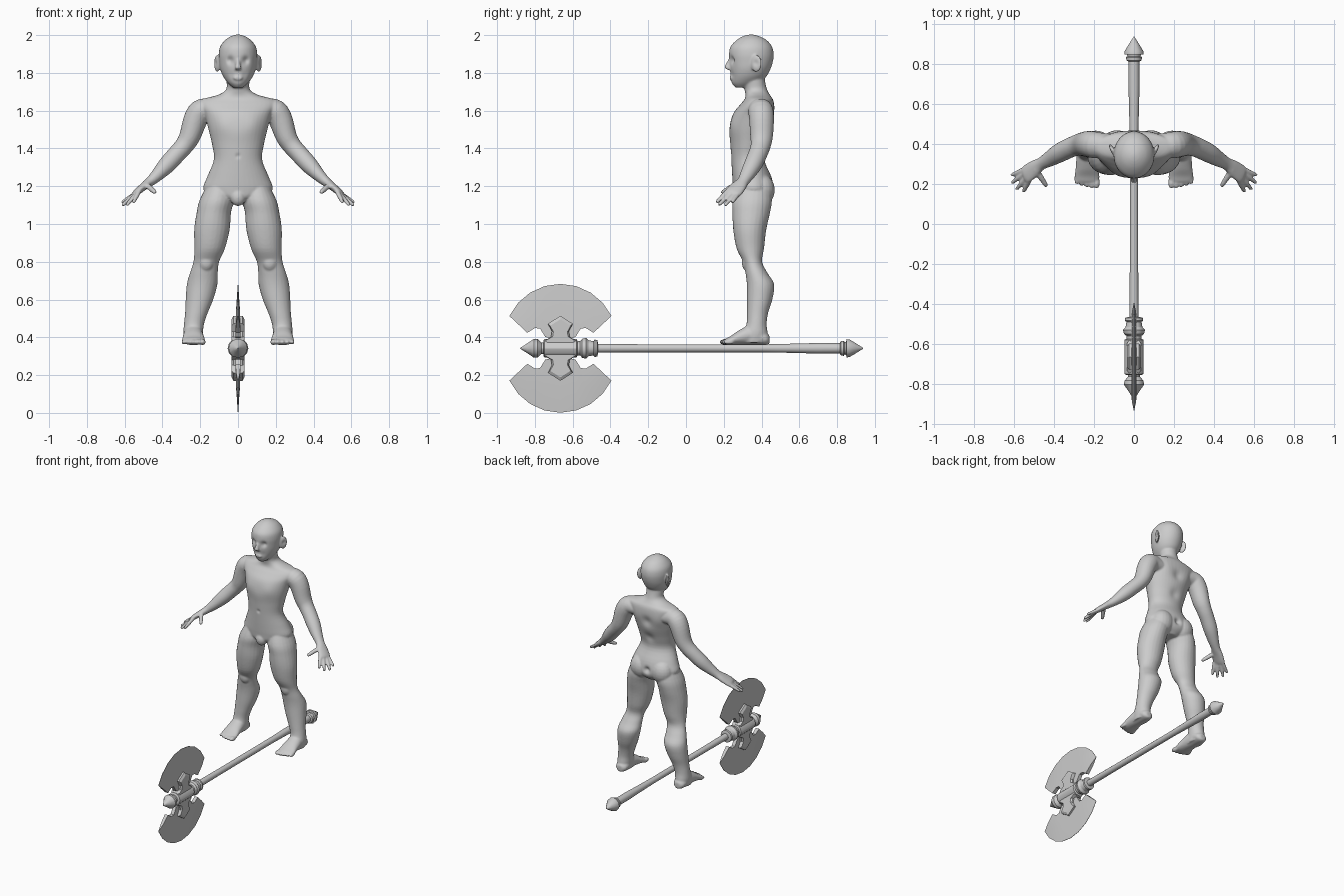
import bpy, bmesh, math
from mathutils import Vector, Matrix


def spline(rows, subs):
    # Catmull-Rom interpolation of rows of numbers
    if subs == 1:
        return [tuple(r) for r in rows]
    out, n = [], len(rows)
    for i in range(n - 1):
        p0, p1, p2, p3 = rows[max(i - 1, 0)], rows[i], rows[i + 1], rows[min(i + 2, n - 1)]
        for k in range(subs):
            t = k / subs
            out.append(tuple(0.5 * (2 * b + (c - a) * t + (2 * a - 5 * b + 4 * c - d) * t * t
                                    + (3 * b - a - 3 * c + d) * t ** 3)
                             for a, b, c, d in zip(p0, p1, p2, p3)))
    return out + [tuple(rows[-1])]


def tube(bm, rows, axis=None, ref=(0, 1, 0), subs=4, n=24, side=1):
    # loft of ellipses; row = x, y, z, half width, half depth (along ref)
    rows = spline(rows, subs)
    cs = [Vector(r[:3]) for r in rows]
    rings = []
    for i, r in enumerate(rows):
        t = Vector(axis) if axis else (cs[min(i + 1, len(cs) - 1)] - cs[max(i - 1, 0)]).normalized()
        v = Vector(ref)
        v = (v - t * v.dot(t)).normalized()
        u = v.cross(t)
        ring = []
        for k in range(n):
            a = 2 * math.pi * k / n
            p = cs[i] + u * (r[3] * math.cos(a)) + v * (r[4] * math.sin(a))
            ring.append(bm.verts.new((p.x * side, p.y, p.z)))
        rings.append(ring)
    for a, b in zip(rings, rings[1:]):
        for k in range(n):
            bm.faces.new((a[k], a[(k + 1) % n], b[(k + 1) % n], b[k]))
    bm.faces.new(rings[0])
    bm.faces.new(rings[-1])


def ball(bm, c, size, side=1, rot=0):
    m = Matrix.Translation((c[0] * side, c[1], c[2])) @ Matrix.Rotation(rot * side, 4, 'Z') @ Matrix.Diagonal((*size, 1))
    bmesh.ops.create_uvsphere(bm, u_segments=20, v_segments=12, radius=1, matrix=m)


def finish(bm, name, angle=30):
    bmesh.ops.recalc_face_normals(bm, faces=bm.faces)
    me = bpy.data.meshes.new(name)
    bm.to_mesh(me)
    bm.free()
    ob = bpy.data.objects.new(name, me)
    bpy.context.collection.objects.link(ob)
    bpy.ops.object.select_all(action='DESELECT')
    ob.select_set(True)
    bpy.context.view_layer.objects.active = ob
    bpy.ops.object.shade_smooth_by_angle(angle=math.radians(angle))
    return ob


def flat(rows):
    # horizontal section: x, z, half width, front y, back y
    return [(x, (f + b) / 2, z, w, (b - f) / 2) for x, z, w, f, b in rows]


bm = bmesh.new()
Z = (0, 0, 1)
# torso and neck
tube(bm, flat([(0, 1.105, .05, .30, .42), (0, 1.14, .14, .258, .455), (0, 1.185, .184, .25, .465),
               (0, 1.25, .163, .245, .452), (0, 1.34, .128, .24, .415), (0, 1.42, .137, .235, .43),
               (0, 1.5, .156, .23, .455), (0, 1.58, .178, .248, .467), (0, 1.63, .205, .285, .467),
               (0, 1.66, .19, .31, .46), (0, 1.682, .11, .315, .445), (0, 1.71, .064, .31, .43),
               (0, 1.76, .06, .30, .418), (0, 1.82, .055, .30, .415)]), axis=Z, n=40)
# head
tube(bm, flat([(0, 1.722, .025, .262, .33), (0, 1.745, .052, .243, .385), (0, 1.78, .078, .238, .425),
               (0, 1.82, .094, .234, .447), (0, 1.86, .10, .23, .46), (0, 1.9, .102, .228, .464),
               (0, 1.94, .094, .236, .455), (0, 1.975, .067, .27, .425), (0, 1.995, .035, .305, .385),
               (0, 2.003, .008, .335, .355)]), axis=Z, n=40)
# nose and lips
tube(bm, [(0, .238, 1.875, .009, .012), (0, .226, 1.85, .011, .014),
          (0, .219, 1.827, .017, .015), (0, .232, 1.816, .014, .01)], axis=Z)
ball(bm, (0, .24, 1.773), (.026, .012, .012))
ball(bm, (0, .275, 1.14), (.04, .035, .045))

for s in (1, -1):
    # ears
    ball(bm, (.11, .372, 1.85), (.011, .032, .046), s, -.45)
    # arms
    tube(bm, [(.10, .395, 1.60, .05, .05), (.185, .395, 1.603, .062, .065), (.222, .40, 1.56, .064, .066),
              (.255, .40, 1.465, .056, .06), (.285, .395, 1.415, .05, .053), (.325, .38, 1.37, .048, .05),
              (.375, .355, 1.315, .046, .048), (.425, .325, 1.262, .035, .039),
              (.465, .302, 1.225, .026, .032), (.50, .278, 1.198, .021, .042),
              (.538, .25, 1.167, .017, .046), (.55, .242, 1.157, .011, .038)], side=s)
    # buttocks
    ball(bm, (.085, .40, 1.18), (.08, .07, .085), s)
    # fingers and thumb
    for base, tip, r in [((.522, .222, 1.176), (.555, .16, 1.112), .012),
                         ((.533, .24, 1.168), (.59, .172, 1.098), .012),
                         ((.543, .258, 1.161), (.614, .205, 1.097), .012),
                         ((.548, .276, 1.158), (.617, .243, 1.113), .011),
                         ((.485, .262, 1.208), (.437, .188, 1.165), .014)]:
        a, b = Vector(base), Vector(tip)
        tube(bm, [(*a.lerp(b, t), r * k, r * k) for t, k in
                  ((-.2, 1), (.3, 1.05), (.65, .95), (.92, .8), (1, .4))], n=12, ref=(0, 0, 1), side=s)
    # legs
    tube(bm, flat([(.095, 1.22, .06, .28, .44), (.112, 1.13, .09, .247, .455), (.128, 1.06, .091, .246, .445),
                   (.138, .97, .094, .25, .425), (.15, .87, .081, .268, .413), (.168, .80, .068, .302, .403),
                   (.181, .74, .074, .315, .432), (.19, .68, .081, .322, .467), (.204, .60, .073, .323, .457),
                   (.22, .53, .06, .323, .435), (.233, .47, .053, .32, .427),
                   (.238, .42, .052, .30, .433), (.238, .372, .046, .29, .432)]), axis=Z, side=s)
    ball(bm, (.168, .325, .80), (.04, .03, .05), s)
    # feet and toes
    tube(bm, [(.237, .442, .388, .02, .022), (.237, .42, .393, .043, .034), (.237, .35, .413, .05, .053),
              (.236, .285, .40, .056, .04), (.235, .24, .384, .062, .025),
              (.234, .215, .378, .058, .018), (.234, .205, .376, .045, .012)],
         axis=(0, -1, 0), ref=Z, side=s)
    for i in range(5):
        k = i / 4
        ball(bm, (.187 + .1 * k, .207 + .02 * k * k, .375), (.016 - .004 * k, .03, .016 - .004 * k), s)

# fuse the body parts into one smooth skin
body = finish(bm, "figure_body", 180)
rm = body.modifiers.new("fuse", 'REMESH')
rm.mode, rm.voxel_size, rm.use_smooth_shade = 'VOXEL', .006, True
sm = body.modifiers.new("relax", 'SMOOTH')
sm.factor, sm.iterations = .5, 4
skin = bpy.data.meshes.new_from_object(body.evaluated_get(bpy.context.evaluated_depsgraph_get()))
body.modifiers.clear()
body.data = skin
# soft dents: eye sockets, mouth, spine, chest, navel, ear bowls (point, radius, push)
dents = [((.044, .235, 1.866), .02, (0, .016, 0)), ((.042, .235, 1.79), .018, (0, .004, 0)),
         ((0, .46, 1.55), .035, (0, -.012, 0)), ((0, .43, 1.42), .035, (0, -.01, 0)),
         ((0, .47, 1.19), .022, (0, -.02, 0)), ((0, .24, 1.36), .012, (0, .006, 0)),
         ((.085, .24, 1.53), .05, (0, -.006, 0)), ((.10, .46, 1.57), .05, (0, .008, 0)),
         ((.122, .37, 1.852), .016, (-.006, 0, 0)), ((0, .23, 1.772), .009, (0, .003, 0))]
for v in skin.vertices:
    s = 1 if v.co.x >= 0 else -1
    p = Vector((abs(v.co.x), v.co.y, v.co.z))
    q = p.copy()
    for c, r, push in dents:
        d = (p - Vector(c)).length / r
        if d < 3:
            q += Vector(push) * math.exp(-d * d)
    v.co = (q.x * s, q.y, q.z)
for f in skin.polygons:
    f.use_smooth = True

# axe
AY, AZ = -.665, .342


def lathe(name, prof, n=12):
    b = bmesh.new()
    tube(b, [(0, y, AZ, r, r) for y, r in prof], axis=(0, 1, 0), ref=Z, subs=1, n=n)
    finish(b, name)


lathe("axe_shaft", [(-.50, .023), (-.2, .021), (.4, .021), (.55, .024), (.70, .028), (.83, .027)])
lathe("axe_pommel", [(.815, .03), (.82, .038), (.835, .04), (.84, .033), (.848, .035), (.85, .048),
                     (.865, .047), (.90, .026), (.938, .002)])
lathe("axe_collar", [(-.59, .036), (-.56, .038), (-.55, .05), (-.53, .055), (-.515, .042), (-.49, .038),
                     (-.483, .046), (-.47, .044), (-.465, .024)])
lathe("axe_socket", [(-.755, .04), (-.75, .048), (-.58, .048), (-.575, .04)])
lathe("axe_spike", [(-.74, .03), (-.765, .03), (-.785, .048), (-.805, .05), (-.84, .026), (-.878, .002)])

# one blade: grid from the scalloped inner edge to the cutting arc, thinning outwards
half = [(-.175, .082), (-.135, .107), (-.108, .105), (-.08, .06), (0, .04)]
inner = half + [(-y, z) for y, z in half[-2::-1]]
swing = math.atan2(.27, .13)
outer = [(.3 * math.sin(a), .041 + .3 * math.cos(a)) for a in [swing * (i / 4 - 1) for i in range(9)]]
crest = [(0, .172), (.066, .13), (.045, .09), (.05, .06), (.085, .04), (.085, 0)]
crest = crest + [(-y, z) for y, z in crest[:0:-1]]
for side, up in (("upper", 1), ("lower", -1)):
    b = bmesh.new()
    faces = []
    for s in (1, -1):
        faces.append([[b.verts.new((s * w, AY + p[0] + (q[0] - p[0]) * t, AZ + up * (p[1] + (q[1] - p[1]) * t)))
                       for p, q in zip(inner, outer)] for t, w in ((0, .013), (.5, .011), (1, .001))])
    for g in faces:
        for i in range(2):
            for k in range(8):
                b.faces.new((g[i][k], g[i][k + 1], g[i + 1][k + 1], g[i + 1][k]))
    rim = [g[0] + [g[1][8]] + g[2][::-1] + [g[1][0]] for g in faces]
    for k in range(len(rim[0])):
        j = (k + 1) % len(rim[0])
        b.faces.new((rim[0][k], rim[0][j], rim[1][j], rim[1][k]))
    finish(b, side + "_blade")
    # arrow-shaped mount over the blade root, with a bevelled face
    b = bmesh.new()
    layers = [[b.verts.new((x, AY + y * k, AZ + up * (.07 + (z - .07) * k))) for y, z in crest]
              for x, k in ((-.034, .82), (-.024, 1), (.024, 1), (.034, .82))]
    for p, q in zip(layers, layers[1:]):
        for k in range(len(crest)):
            j = (k + 1) % len(crest)
            b.faces.new((p[k], p[j], q[j], q[k]))
    b.faces.new(layers[0])
    b.faces.new(layers[-1])
    finish(b, side + "_mount")
